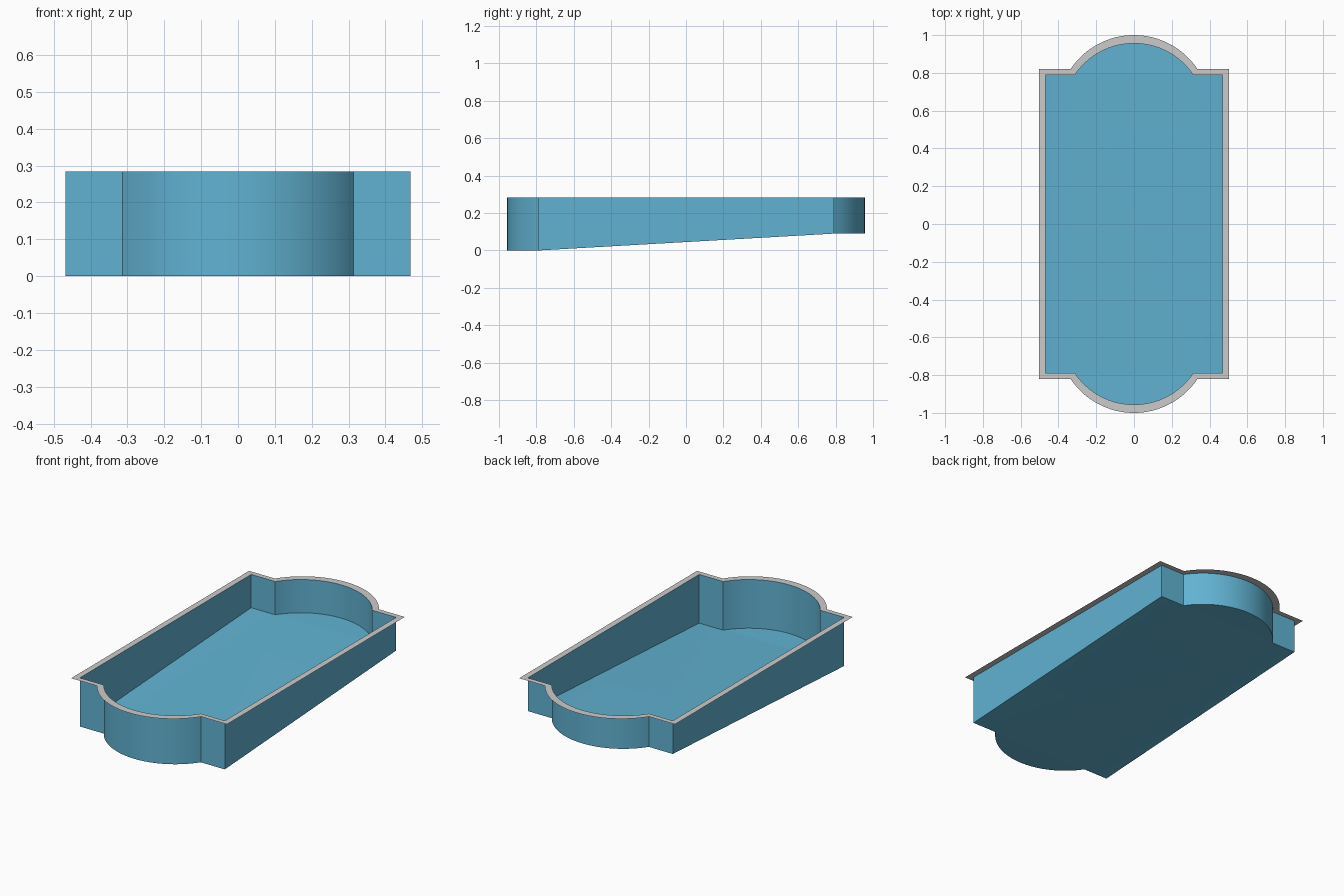
import bpy, bmesh, math

if "Cube" in bpy.data.objects:
    bpy.data.objects.remove(bpy.data.objects["Cube"])

TOP = 0.284
SLOPE_Y = 0.79
SEG = 32


def arc_end(half_x, y, chord, apex, neck=0.0):
    """Points of the back end, right to left: shoulder, bowed arc, shoulder."""
    h = apex - y
    r = (chord * chord + h * h) / (2 * h)
    a = math.asin(chord / r)
    arc = [(r * math.sin(a - 2 * a * i / SEG),
            apex - r + r * math.cos(a - 2 * a * i / SEG)) for i in range(SEG + 1)]
    return [(half_x, y)] + arc + [(-half_x, y)]


def outline(*args):
    end = arc_end(*args)
    return end + [(-x, -y) for x, y in end]


def floor_z(y):
    t = (y + SLOPE_Y) / (2 * SLOPE_Y)
    return 0.09 * min(1, max(0, t))


def finish(bm, name, colour=None):
    mesh = bpy.data.meshes.new(name)
    bm.to_mesh(mesh)
    bm.free()
    ob = bpy.data.objects.new(name, mesh)
    bpy.context.collection.objects.link(ob)
    if colour:
        mat = bpy.data.materials.new(name + "_blue")
        mat.diffuse_color = colour
        mat.use_nodes = True
        mat.node_tree.nodes["Principled BSDF"].inputs["Base Color"].default_value = mat.diffuse_color
        mesh.materials.append(mat)
    bpy.ops.object.select_all(action='DESELECT')
    bpy.context.view_layer.objects.active = ob
    ob.select_set(True)
    bpy.ops.object.shade_smooth_by_angle(angle=math.radians(30))
    return ob


def bridge(bm, a, b):
    n = len(a)
    for i in range(n):
        j = (i + 1) % n
        bm.faces.new((a[i], a[j], b[j], b[i]))


inner = outline(0.468, SLOPE_Y, 0.313, 0.956)
outer = outline(0.503, 0.82, 0.336, 1.0)

# Basin: upright walls and a floor that slopes between the two level bowed ends
bm = bmesh.new()
upper = [bm.verts.new((x, y, TOP)) for x, y in inner]
lower = [bm.verts.new((x, y, floor_z(y))) for x, y in inner]
bridge(bm, upper, lower)
n = len(lower) // 2
back, front = lower[:n], lower[n:]
bm.faces.new(back[1:-1])
bm.faces.new(front[1:-1])
bm.faces.new([back[0], back[1], back[-2], back[-1],
              front[0], front[1], front[-2], front[-1]])
bmesh.ops.recalc_face_normals(bm, faces=bm.faces)
bmesh.ops.reverse_faces(bm, faces=bm.faces)
if sum(f.normal.z for f in bm.faces) < 0:
    bmesh.ops.reverse_faces(bm, faces=bm.faces)
finish(bm, "pool_basin", (0.12, 0.45, 0.65, 1))

# Coping: thin flat rim around the top edge
bm = bmesh.new()
out_ring = [bm.verts.new((x, y, TOP)) for x, y in outer]
in_ring = [bm.verts.new((x, y, TOP)) for x, y in inner]
bridge(bm, out_ring, in_ring)
finish(bm, "pool_rim")
